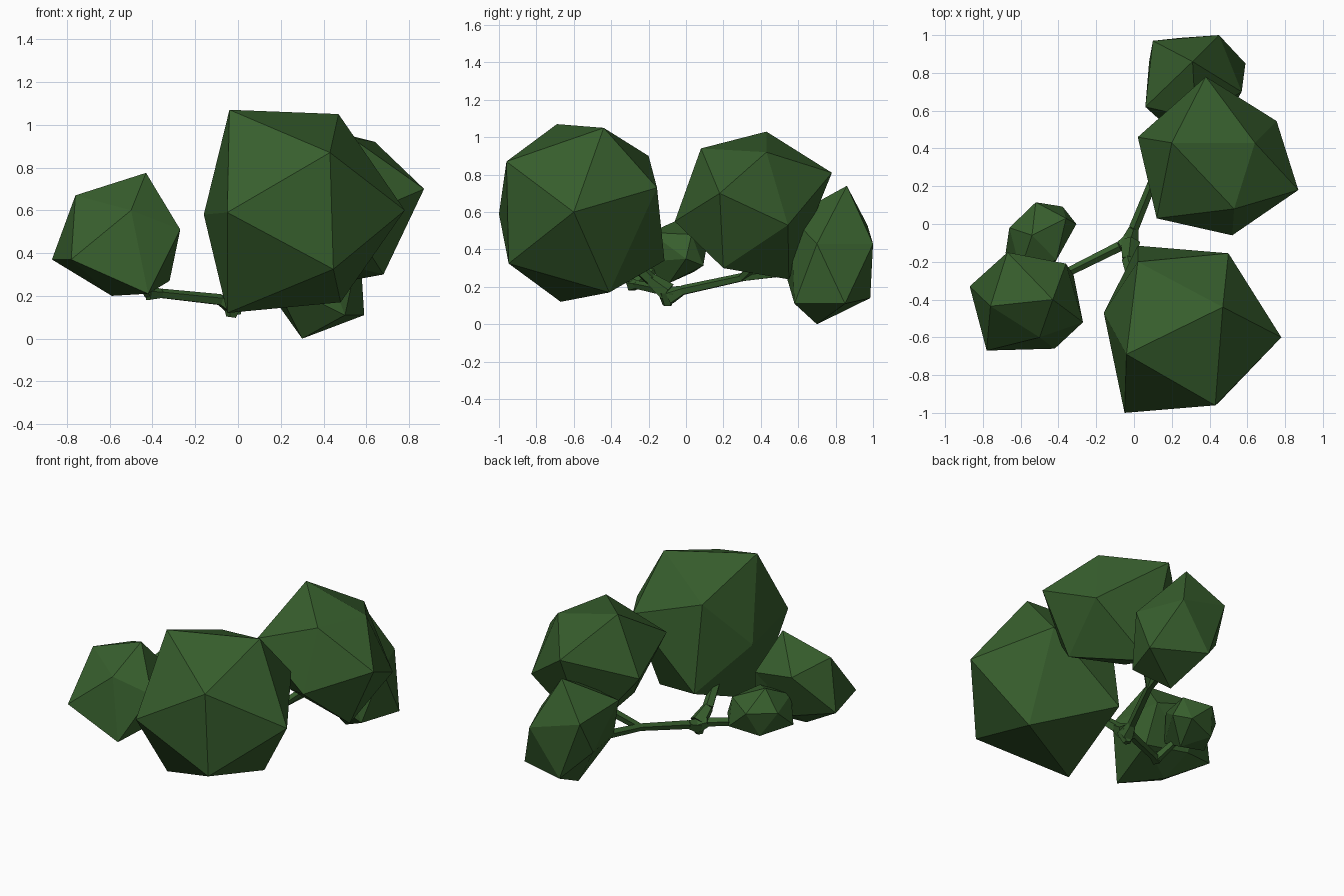
import bpy, bmesh
from mathutils import Vector, Matrix

if "Cube" in bpy.data.objects:
    bpy.data.objects.remove(bpy.data.objects["Cube"])

green = bpy.data.materials.new("leaf_green")
green.diffuse_color = (0.038, 0.112, 0.026, 1)
green.use_nodes = True
green.node_tree.nodes["Principled BSDF"].inputs["Base Color"].default_value = green.diffuse_color


def finish(bm, name):
    bmesh.ops.recalc_face_normals(bm, faces=bm.faces)
    mesh = bpy.data.meshes.new(name)
    bm.to_mesh(mesh)
    bm.free()
    mesh.materials.append(green)
    bpy.context.collection.objects.link(bpy.data.objects.new(name, mesh))


def foliage(name, centre, corners, pulls=()):
    """Icosahedron stretched so one face meets three corners, then the
    nearest corners are pulled to a few points for an irregular clump."""
    bm = bmesh.new()
    bmesh.ops.create_icosphere(bm, subdivisions=1, radius=1)
    bm.faces.ensure_lookup_table()
    c = Vector(centre)
    src = Matrix([v.co for v in bm.faces[0].verts]).transposed()
    dst = Matrix([Vector(p) - c for p in corners]).transposed()
    m = dst @ src.inverted()
    for v in bm.verts:
        v.co = m @ v.co + c
    for p in pulls:
        p = Vector(p)
        min(bm.verts, key=lambda v: (v.co - p).length).co = p
    finish(bm, name)


def branch(name, path, radii, sides=5):
    """Tapered low-poly tube along a path."""
    bm = bmesh.new()
    for a, b, r0, r1 in zip(path, path[1:], radii, radii[1:]):
        a, b = Vector(a), Vector(b)
        d = b - a
        rot = d.to_track_quat('Z', 'Y').to_matrix().to_4x4()
        bmesh.ops.create_cone(bm, cap_ends=True, segments=sides, radius1=r0,
                              radius2=r1, depth=d.length,
                              matrix=Matrix.Translation((a + b) / 2) @ rot)
    finish(bm, name)


# Leaf clumps
foliage("front_foliage", (.22, -.555, .61),
        [(.47, -.44, 1.05), (.43, -.96, .87), (.78, -.6, .6)],
        [(-.16, -.47, .58), (-.04, -.69, 1.07), (.5, -.155, .73),
         (-.05, -.67, .12), (-.05, -1.0, .59), (.02, -.2, .9),
         (.02, -.115, .34), (.48, -.41, .17)])
foliage("back_foliage", (.44, .315, .665),
        [(.20, .43, 1.03), (.64, .43, .92), (.53, .08, .94)],
        [(.38, .78, .81), (.87, .18, .70), (.12, .03, .78), (.52, -.06, .55),
         (.35, .55, .24), (.02, .46, .66), (.755, .545, .53)])
foliage("rear_low_foliage", (.305, .78, .37),
        [(.31, .86, .74), (.57, .70, .43), (.45, 1.0, .43)],
        [(.59, .85, .11), (.10, .97, .53), (.06, .62, .57), (.5, .58, .11),
         (.08, .86, .31), (.16, .53, .28), (.24, .985, .14)])
foliage("left_foliage", (-.565, -.425, .46),
        [(-.43, -.40, .775), (-.76, -.435, .67), (-.5, -.6, .60)],
        [(-.78, -.67, .37), (-.67, -.15, .62), (-.36, -.21, .55),
         (-.42, -.66, .21), (-.87, -.33, .37), (-.27, -.52, .51),
         (-.59, -.42, .20), (-.32, -.27, .27)])
foliage("left_small_foliage", (-.49, -.075, .385),
        [(-.54, -.06, .55), (-.52, .115, .44), (-.36, .03, .48)],
        [(-.66, -.02, .43), (-.305, 0, .35), (-.68, -.155, .31)])

# Branches meeting at a small stem
branch("stem", [(-.03, -.10, .10), (-.02, -.10, .17), (-.03, -.19, .24),
                (.0, -.32, .36)], [.025, .055, .035, .03])
branch("back_branch", [(-.02, -.09, .15), (0, -.02, .18), (.13, .30, .25),
                       (.30, .45, .40)], [.05, .028, .024, .03])
branch("back_low_twig", [(.13, .30, .25), (.20, .60, .29)], [.024, .03])
branch("left_branch", [(-.03, -.10, .16), (-.08, -.12, .18),
                       (-.36, -.26, .21), (-.42, -.29, .21)],
       [.05, .028, .024, .035])
branch("left_upper_twig", [(-.41, -.28, .21), (-.52, -.40, .40)], [.03, .02])
branch("left_back_twig", [(-.41, -.28, .21), (-.48, -.12, .33)], [.03, .02])
